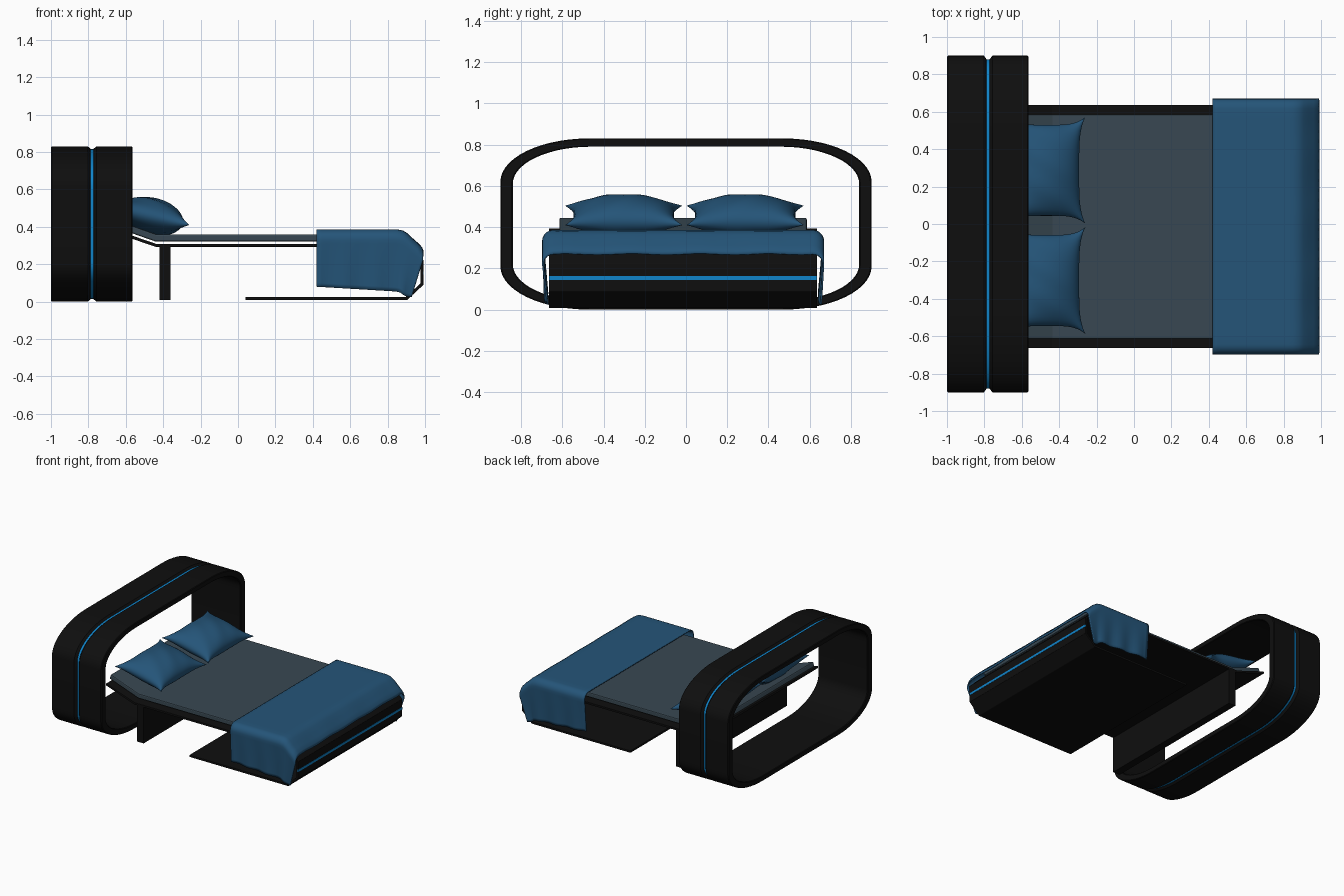
import bpy, bmesh, math
from mathutils import Vector, Matrix

if "Cube" in bpy.data.objects:
    bpy.data.objects.remove(bpy.data.objects["Cube"])

CY = -0.014  # centre line of the bed across its width


def material(name, rgb):
    m = bpy.data.materials.new(name)
    m.diffuse_color = (*rgb, 1)
    m.use_nodes = True
    m.node_tree.nodes["Principled BSDF"].inputs["Base Color"].default_value = m.diffuse_color
    return m


BLACK = material("black", (0.0045, 0.0045, 0.0045))
GREY = material("slate grey", (0.04, 0.064, 0.084))
BLUE = material("deep blue", (0.018, 0.09, 0.19))
GLOW = material("bright blue", (0.005, 0.235, 0.6))


def finish(name, bm, mats, smooth=None):
    bmesh.ops.remove_doubles(bm, verts=bm.verts, dist=1e-5)
    bmesh.ops.recalc_face_normals(bm, faces=bm.faces)
    me = bpy.data.meshes.new(name)
    bm.to_mesh(me)
    bm.free()
    ob = bpy.data.objects.new(name, me)
    bpy.context.collection.objects.link(ob)
    for m in mats:
        me.materials.append(m)
    if smooth:
        bpy.ops.object.select_all(action='DESELECT')
        ob.select_set(True)
        bpy.context.view_layer.objects.active = ob
        bpy.ops.object.shade_smooth_by_angle(angle=math.radians(smooth))
    return ob


def box(name, lo, hi, mat):
    bm = bmesh.new()
    lo, hi = Vector(lo), Vector(hi)
    bmesh.ops.create_cube(bm, size=1, matrix=Matrix.Translation((lo + hi) / 2)
                          @ Matrix.Diagonal((*(hi - lo), 1)))
    return finish(name, bm, [mat])


def ribbon(name, path, thick, half_width, mat, bevel):
    """Bent slab: a mitred x-z path extruded across y."""
    pts = [Vector(p) for p in path]
    sides = ([], [])
    for i, p in enumerate(pts):
        dirs = []
        if i > 0:
            dirs.append((p - pts[i - 1]).normalized())
        if i < len(pts) - 1:
            dirs.append((pts[i + 1] - p).normalized())
        normals = [Vector((-d.y, d.x)) for d in dirs]
        n = sum(normals, Vector((0, 0))).normalized()
        n = n * (thick / 2 / n.dot(normals[0]))
        sides[0].append(p + n)
        sides[1].append(p - n)
    bm = bmesh.new()
    rows = [[bm.verts.new((p.x, y, p.y)) for p in s]
            for y in (CY - half_width, CY + half_width) for s in sides]
    for a, b in ((0, 1), (1, 3), (3, 2), (2, 0)):
        for i in range(len(pts) - 1):
            bm.faces.new((rows[a][i], rows[a][i + 1], rows[b][i + 1], rows[b][i]))
    for i in (0, -1):
        bm.faces.new([rows[r][i] for r in (0, 1, 3, 2)])
    ob = finish(name, bm, [mat])
    mod = ob.modifiers.new("soft edges", 'BEVEL')
    mod.width, mod.segments = bevel, 2
    return ob


def grid_faces(bm, rows):
    for a, b in zip(rows, rows[1:]):
        for i in range(len(a) - 1):
            bm.faces.new((a[i], a[i + 1], b[i + 1], b[i]))


# Headboard ring: closed cross-section swept around a rounded oblong
def oblong(hy, hz, ry, rz, n=14):
    out = []
    for q, (sy, sz) in enumerate(((1, 1), (-1, 1), (-1, -1), (1, -1))):
        for k in range(n + 1):
            a = math.pi / 2 * (q + k / n)
            out.append((sy * (hy - ry) + ry * math.cos(a),
                        0.415 + sz * (hz - rz) + rz * math.sin(a)))
    return out


outer = oblong(0.90, 0.415, 0.43, 0.21)
inner = oblong(0.84, 0.375, 0.38, 0.18)
# (x, depth from outer skin 0 to inner skin 1); the notch holds the light strip
section = [(-1, 0.1), (-0.995, 0), (-0.803, 0), (-0.788, 0.32), (-0.772, 0.32),
           (-0.757, 0), (-0.57, 0), (-0.565, 0.1), (-0.565, 0.9), (-0.57, 1),
           (-0.995, 1), (-1, 0.9)]
bm = bmesh.new()
rings = []
for x, d in section:
    rings.append([bm.verts.new((x, o[0] + (i[0] - o[0]) * d, o[1] + (i[1] - o[1]) * d))
                  for o, i in zip(outer, inner)])
for k, a in enumerate(rings):
    b = rings[(k + 1) % len(rings)]
    for i in range(len(a)):
        j = (i + 1) % len(a)
        f = bm.faces.new((a[i], a[j], b[j], b[i]))
        f.material_index = 1 if k == 3 else 0
finish("headboard_ring", bm, [BLACK, GLOW], 25)

# Folded platform, rear leg panel and light strip at the foot
ribbon("bed_frame", [(-0.69, 0.387), (-0.44, 0.301), (0.90, 0.301), (0.983, 0.22),
                     (0.983, 0.093), (0.90, 0.016), (0.04, 0.016)],
       0.016, 0.65, BLACK, 0.002)
box("rear_leg", (-0.42, CY - 0.65, 0.008), (-0.36, CY + 0.65, 0.298), BLACK)
box("foot_light_strip", (0.985, CY - 0.65, 0.144), (0.993, CY + 0.65, 0.162), GLOW)

# Mattress with raised head end
ribbon("mattress", [(-0.69, 0.429), (-0.44, 0.341), (0.90, 0.341)],
       0.038, 0.60, GREY, 0.008)


# Blanket draped over the foot of the bed
def smoothstep(t):
    t = max(0.0, min(1.0, t))
    return t * t * (3 - 2 * t)


foot_path = [(0.42 + 0.43 * i / 16, 0.382) for i in range(17)]
foot_path += [(0.88, 0.376), (0.905, 0.360), (0.93, 0.335), (0.958, 0.31),
              (0.98, 0.287), (0.988, 0.268)]
bm = bmesh.new()
rows = []
HALF, R = 0.68, 0.05
for x, top in foot_path:
    end = smoothstep((x - 0.84) / 0.14)
    hem = 0.08 - 0.03 * (x - 0.42) / 0.5 - 0.022 * end
    row = []
    for side in (-1, 1):
        part = []
        for k in range(13):                      # hanging side, hem to shoulder
            t = 1 - k / 12
            z = top - R + (hem - top + R) * t
            y = HALF - 0.016 * t + 0.007 * t * math.sin(x * 38 + side)
            part.append((x - 0.06 * end * t, y, z))
        for k in range(1, 6):                    # rounded shoulder
            a = math.pi / 2 * k / 5
            part.append((x, HALF - R + R * math.cos(a), top - R + R * math.sin(a)))
        part = [(p[0], CY + side * p[1], p[2]) for p in part]
        if side < 0:
            row += part
            for k in range(1, 24):               # top with faint creases
                y = -(HALF - R) + 2 * (HALF - R) * k / 24
                row.append((x, CY + y, top + 0.003 * math.sin(y * 19) * end))
        else:
            row += part[::-1]
    rows.append([bm.verts.new(p) for p in row])
grid_faces(bm, rows)
blanket = finish("blanket", bm, [BLUE], 50)
mod = blanket.modifiers.new("cloth thickness", 'SOLIDIFY')
mod.thickness, mod.offset = 0.008, 0


# Pillows: two puffed sheets joined at a pinched seam
def pillow(name, cy):
    n, hx, hy = 24, 0.21, 0.285
    bm = bmesh.new()
    for s in (1, -1):
        rows = []
        for i in range(n + 1):
            u = math.sin(math.pi / 2 * (2 * i / n - 1))
            row = []
            for j in range(n + 1):
                v = math.sin(math.pi / 2 * (2 * j / n - 1))
                puff = max(0, (1 - u * u) * (1 - v * v)) ** 0.5
                crease = 1 + 0.03 * math.sin(9 * v + 4 * u)
                row.append(bm.verts.new((u * (hx - 0.035 * (1 - v ** 4)),
                                         v * (hy - 0.042 * (1 - u ** 4)),
                                         s * 0.098 * puff * crease)))
            rows.append(row)
        grid_faces(bm, rows)
    bm.transform(Matrix.Translation((-0.465, cy, 0.457))
                 @ Matrix.Rotation(math.radians(13), 4, 'Y'))
    finish(name, bm, [BLUE], 60)


pillow("pillow_right", -0.302)
pillow("pillow_left", 0.287)
